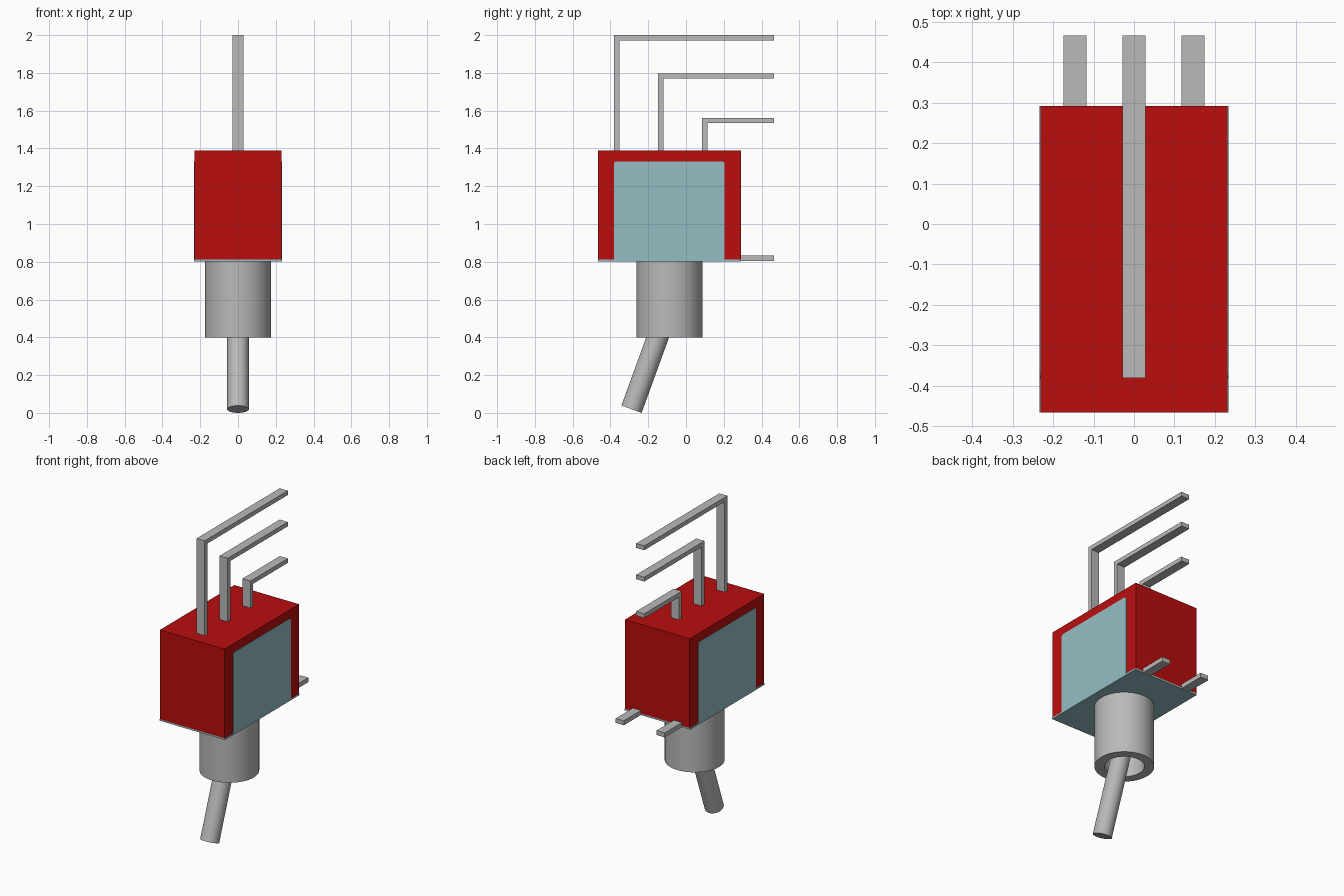
import bpy, bmesh, math
from mathutils import Vector

cube = bpy.data.objects.get("Cube")
if cube:
    bpy.data.objects.remove(cube, do_unlink=True)


def material(name, rgb):
    m = bpy.data.materials.new(name)
    m.use_nodes = True
    m.diffuse_color = (*rgb, 1)
    bsdf = next(n for n in m.node_tree.nodes if n.type == 'BSDF_PRINCIPLED')
    bsdf.inputs["Base Color"].default_value = (*rgb, 1)
    return m


RED = material("red plastic", (0.49, 0.004, 0.004))
METAL = material("grey metal", (0.49, 0.49, 0.49))
TEAL = material("pale teal metal", (0.30, 0.52, 0.56))


def make(name, bm, mat, smooth=False):
    bmesh.ops.recalc_face_normals(bm, faces=bm.faces)
    me = bpy.data.meshes.new(name)
    bm.to_mesh(me)
    bm.free()
    ob = bpy.data.objects.new(name, me)
    bpy.context.collection.objects.link(ob)
    me.materials.append(mat)
    if smooth:
        bpy.ops.object.select_all(action='DESELECT')
        ob.select_set(True)
        bpy.context.view_layer.objects.active = ob
        bpy.ops.object.shade_smooth_by_angle(angle=math.radians(35))
    return ob


def extrude_x(name, outline, x0, x1, mat):
    """Extrude a (y, z) outline from x0 to x1."""
    bm = bmesh.new()
    face = bm.faces.new([bm.verts.new((x0, y, z)) for y, z in outline])
    ext = bmesh.ops.extrude_face_region(bm, geom=[face])
    moved = [v for v in ext["geom"] if isinstance(v, bmesh.types.BMVert)]
    bmesh.ops.translate(bm, verts=moved, vec=Vector((x1 - x0, 0, 0)))
    return make(name, bm, mat)


def rect(y0, y1, z0, z1):
    return [(y0, z0), (y1, z0), (y1, z1), (y0, z1)]


def lathe(name, profile, mat, segments=48):
    """Spin an (r, z) profile that starts and ends on the z axis."""
    bm = bmesh.new()
    verts = [bm.verts.new((r, 0, z)) for r, z in profile]
    edges = [bm.edges.new(pair) for pair in zip(verts, verts[1:])]
    bmesh.ops.spin(bm, geom=verts + edges, cent=(0, 0, 0), axis=(0, 0, 1),
                   angle=math.tau, steps=segments, use_duplicate=False)
    bmesh.ops.remove_doubles(bm, verts=bm.verts, dist=1e-5)
    return make(name, bm, mat, smooth=True)


# Housing and the thin metal bracket wrapped around it
HALF, FRONT, BACK = 0.234, -0.467, 0.292
BASE, TOP = 0.812, 1.388
extrude_x("housing", rect(FRONT, BACK, BASE, TOP), -HALF + 0.003, HALF - 0.003, RED)
extrude_x("bracket_base", rect(FRONT, BACK, 0.802, BASE), -HALF, HALF, TEAL)

# Side plates with rounded upper corners
c, y0, y1, z1 = 0.016, -0.382, 0.205, 1.332
plate = [(y0, 0.802), (y1, 0.802)]
for cy, start in ((y1 - c, 0), (y0 + c, 90)):
    for step in range(5):
        a = math.radians(start + step * 22.5)
        plate.append((cy + c * math.cos(a), z1 - c + c * math.sin(a)))
for side, s in (("left", 1), ("right", -1)):
    extrude_x("bracket_side_" + side, plate, s * (HALF - 0.004), s * HALF, TEAL)

# Three right-angle terminals
T, W, END = 0.028, 0.029, 0.467
for name, y, z in (("front", -0.381, 2.0), ("middle", -0.147, 1.798), ("rear", 0.086, 1.562)):
    extrude_x("terminal_" + name,
              [(y, TOP - 0.02), (y + T, TOP - 0.02), (y + T, z - T),
               (END, z - T), (END, z), (y, z)], -W, W, METAL)

# Two mounting tabs low on the back
for side, s in (("left", 1), ("right", -1)):
    extrude_x("mounting_tab_" + side, rect(BACK - 0.02, END, 0.803, 0.832),
              s * 0.146 - W, s * 0.146 + W, METAL)

# Hollow bushing
bushing = lathe("bushing", [(0, 0.805), (0.175, 0.805), (0.175, 0.40),
                            (0.117, 0.40), (0.117, 0.60), (0, 0.60)], METAL)
bushing.location.y = -0.088

# Tilted lever, placed by the centre of its free end
lever = lathe("lever", [(0, 0), (0.057, 0), (0.057, 0.66), (0, 0.66)], METAL, 32)
lever.rotation_euler.x = math.radians(-20)
lever.location = (0, -0.2885, 0.0195)
